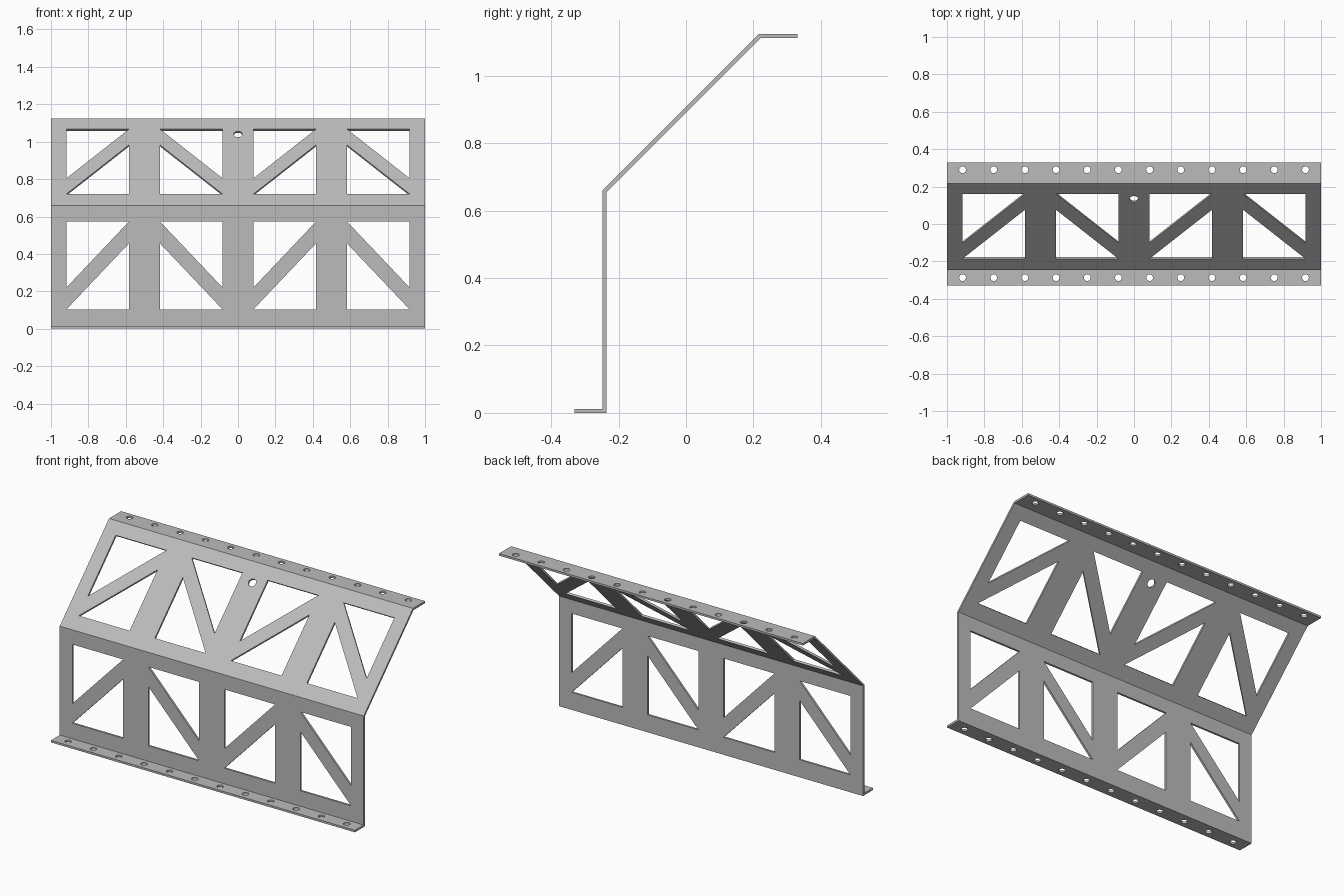
import bpy, bmesh, math
from mathutils import Vector

if "Cube" in bpy.data.objects:
    bpy.data.objects.remove(bpy.data.objects["Cube"], do_unlink=True)

T = 0.012                 # sheet thickness
FACE_Y, FOLD_Z, TOP_Z = -0.247, 0.66, 1.123
EDGE_Y = 0.33
SLOPE_Y = FACE_Y + TOP_Z - FOLD_Z

steel = bpy.data.materials.new("grey steel")
steel.use_nodes = True
steel.diffuse_color = (0.5, 0.5, 0.5, 1)
steel.node_tree.nodes["Principled BSDF"].inputs["Base Color"].default_value = (0.5, 0.5, 0.5, 1)


def prism(bm, points, direction):
    """Close a polygon extruded along a direction."""
    face = bm.faces.new([bm.verts.new(p) for p in points])
    out = bmesh.ops.extrude_face_region(bm, geom=[face])
    moved = [v for v in out["geom"] if isinstance(v, bmesh.types.BMVert)]
    bmesh.ops.translate(bm, verts=moved, vec=direction)


def make_object(bm, name):
    bmesh.ops.recalc_face_normals(bm, faces=bm.faces)
    mesh = bpy.data.meshes.new(name)
    bm.to_mesh(mesh)
    bm.free()
    mesh.materials.append(steel)
    obj = bpy.data.objects.new(name, mesh)
    bpy.context.collection.objects.link(obj)
    return obj


# Folded sheet: foot flange, upright web, sloped web, top flange
bend = T * math.tan(math.pi / 8)
outer = [(-EDGE_Y, T), (FACE_Y, T), (FACE_Y, FOLD_Z), (SLOPE_Y, TOP_Z), (EDGE_Y, TOP_Z)]
inner = [(EDGE_Y, TOP_Z - T), (SLOPE_Y + bend, TOP_Z - T), (FACE_Y + T, FOLD_Z - bend),
         (FACE_Y + T, 0), (-EDGE_Y, 0)]
bm = bmesh.new()
prism(bm, [Vector((-1, y, z)) for y, z in outer + inner], Vector((2, 0, 0)))
bracket = make_object(bm, "folded_truss_bracket")

# Cutters work in panel coordinates: x across, s up the panel
cut = bmesh.new()


def cut_panel(outline, origin, up):
    normal = Vector((1, 0, 0)).cross(up)
    prism(cut, [origin + Vector((x, 0, 0)) + up * s + normal * 2 * T for x, s in outline],
          normal * -5 * T)


def circle(x, s, r, n=24):
    return [(x + r * math.cos(i * math.tau / n), s + r * math.sin(i * math.tau / n))
            for i in range(n)]


def truss_openings(origin, up, low, high, leg):
    """Two triangles per bay, leaving a diagonal brace that alternates."""
    half = 0.167
    for bay in range(4):
        cx, side = -0.75 + bay * 0.5, (-1) ** bay
        a, b = cx - side * half, cx + side * half
        cut_panel([(a, high), (b, high), (a, high - leg)], origin, up)
        cut_panel([(b, low), (a, low), (b, low + leg)], origin, up)


# Upright and sloped truss panels
up = Vector((0, 0, 1))
slope = Vector((0, 1, 1)).normalized()
fold = Vector((0, FACE_Y, FOLD_Z))
truss_openings(Vector((0, FACE_Y, 0)), up, 0.104, 0.573, 0.352)
root2 = math.sqrt(2)
truss_openings(fold, slope, 0.061 * root2, 0.407 * root2, 0.262 * root2)

# Single hole in the sloped panel
cut_panel(circle(0, 0.38 * root2, 0.023), fold, slope)

# Bolt holes along both flanges
for y, z in ((-0.287, T), (0.29, TOP_Z)):
    for i in range(12):
        cut_panel(circle((i - 5.5) / 6, y, 0.018), Vector((0, 0, z)), Vector((0, 1, 0)))

cutter = make_object(cut, "opening_cutter")
cutter.hide_render = True

# Cut the openings and drop the cutter
mod = bracket.modifiers.new("openings", "BOOLEAN")
mod.operation = "DIFFERENCE"
mod.solver = "EXACT"
mod.object = cutter
bpy.context.view_layer.objects.active = bracket
bracket.select_set(True)
bpy.ops.object.modifier_apply(modifier=mod.name)
bpy.data.objects.remove(cutter, do_unlink=True)
bpy.ops.object.shade_smooth_by_angle(angle=math.radians(30))
